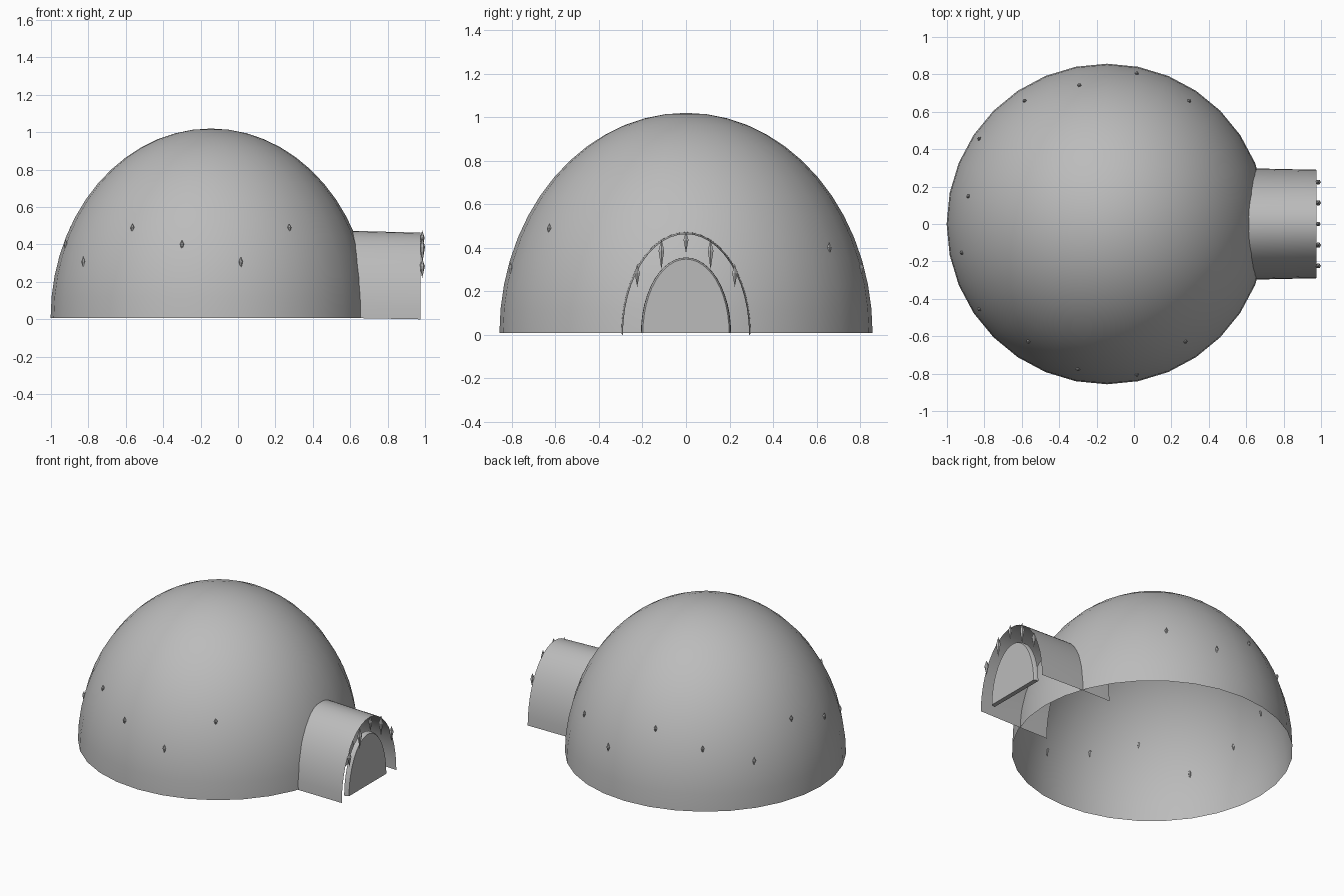
import bpy, bmesh
from math import sin, cos, pi, radians, sqrt

cube = bpy.data.objects.get("Cube")
if cube:
    bpy.data.objects.remove(cube, do_unlink=True)

snow = bpy.data.materials.new("snow_grey")
snow.use_nodes = True
SNOW = (0.5, 0.5, 0.5, 1)
snow.diffuse_color = SNOW
snow.node_tree.nodes["Principled BSDF"].inputs["Base Color"].default_value = SNOW


def loft(name, rings, closed=True, caps=False, smooth=40):
    """Skin a list of equal-length point rings."""
    bm = bmesh.new()
    loops = [[bm.verts.new(p) for p in ring] for ring in rings]
    n = len(loops[0])
    for a, b in zip(loops, loops[1:]):
        for i in range(n if closed else n - 1):
            j = (i + 1) % n
            bm.faces.new((a[i], a[j], b[j], b[i]))
    if caps:
        bm.faces.new(loops[0])
        bm.faces.new(loops[-1])
    bmesh.ops.remove_doubles(bm, verts=bm.verts, dist=1e-5)
    bmesh.ops.recalc_face_normals(bm, faces=bm.faces)
    mesh = bpy.data.meshes.new(name)
    bm.to_mesh(mesh)
    bm.free()
    mesh.materials.append(snow)
    obj = bpy.data.objects.new(name, mesh)
    bpy.context.collection.objects.link(obj)
    if smooth:
        bpy.ops.object.select_all(action='DESELECT')
        obj.select_set(True)
        bpy.context.view_layer.objects.active = obj
        bpy.ops.object.shade_smooth_by_angle(angle=radians(smooth))
    return obj


def circle(cx, cy, z, r, n):
    return [(cx + r * cos(2 * pi * i / n), cy + r * sin(2 * pi * i / n), z) for i in range(n)]


def arch(x, half_width, base, top, n=24):
    return [(x, half_width * cos(pi * i / n), base + (top - base) * sin(pi * i / n))
            for i in range(n + 1)]


# Open-bottomed dome shell
CX, RADIUS, BASE, HEIGHT = -0.145, 0.857, 0.008, 1.012
steps = [pi / 2 * i / 14 for i in range(15)]
loft("dome", [circle(CX, 0, BASE + HEIGHT * sin(a), RADIUS * cos(a), 32) for a in steps])

# Entrance tunnel, running a little way inside the dome
loft("entrance_tunnel", [arch(0.445, 0.297, 0.008, 0.475),
                         arch(0.65, 0.297, 0.006, 0.472),
                         arch(0.975, 0.29, 0.0, 0.463)], closed=False)

# Door block in the mouth of the tunnel
loft("door", [arch(0.935, 0.207, 0.008, 0.356), arch(0.955, 0.205, 0.008, 0.355),
              arch(0.965, 0.198, 0.008, 0.348)], caps=True)


def icicle(name, x, y, top, bottom, r):
    waist = top - 0.38 * (top - bottom)
    loft(name, [circle(x, y, top, 0, 6), circle(x, y, waist, r, 6),
                circle(x, y, bottom, 0, 6)], smooth=0)


# Icicles around the dome, at three repeating heights
for k in range(12):
    z, size = ((0.395, 0.06), (0.30, 0.07), (0.485, 0.055))[k % 3]
    a = radians(56.25 + 22.5 * k)
    r = RADIUS * sqrt(1 - ((z - BASE) / HEIGHT) ** 2)
    icicle(f"dome_icicle_{k + 1}", CX + r * cos(a), r * sin(a), z + size / 2, z - size / 2, 0.011)

# Icicles hanging on the tunnel mouth
for y, top, bottom, r in ((0, 0.475, 0.375, 0.013), (0.113, 0.44, 0.30, 0.015),
                          (0.224, 0.325, 0.22, 0.014)):
    for side in ((1, -1) if y else (1,)):
        place = "middle" if not y else "left" if side < 0 else "right"
        icicle(f"mouth_icicle_{place}_{round(y * 100)}", 0.985, side * y, top, bottom, r)
